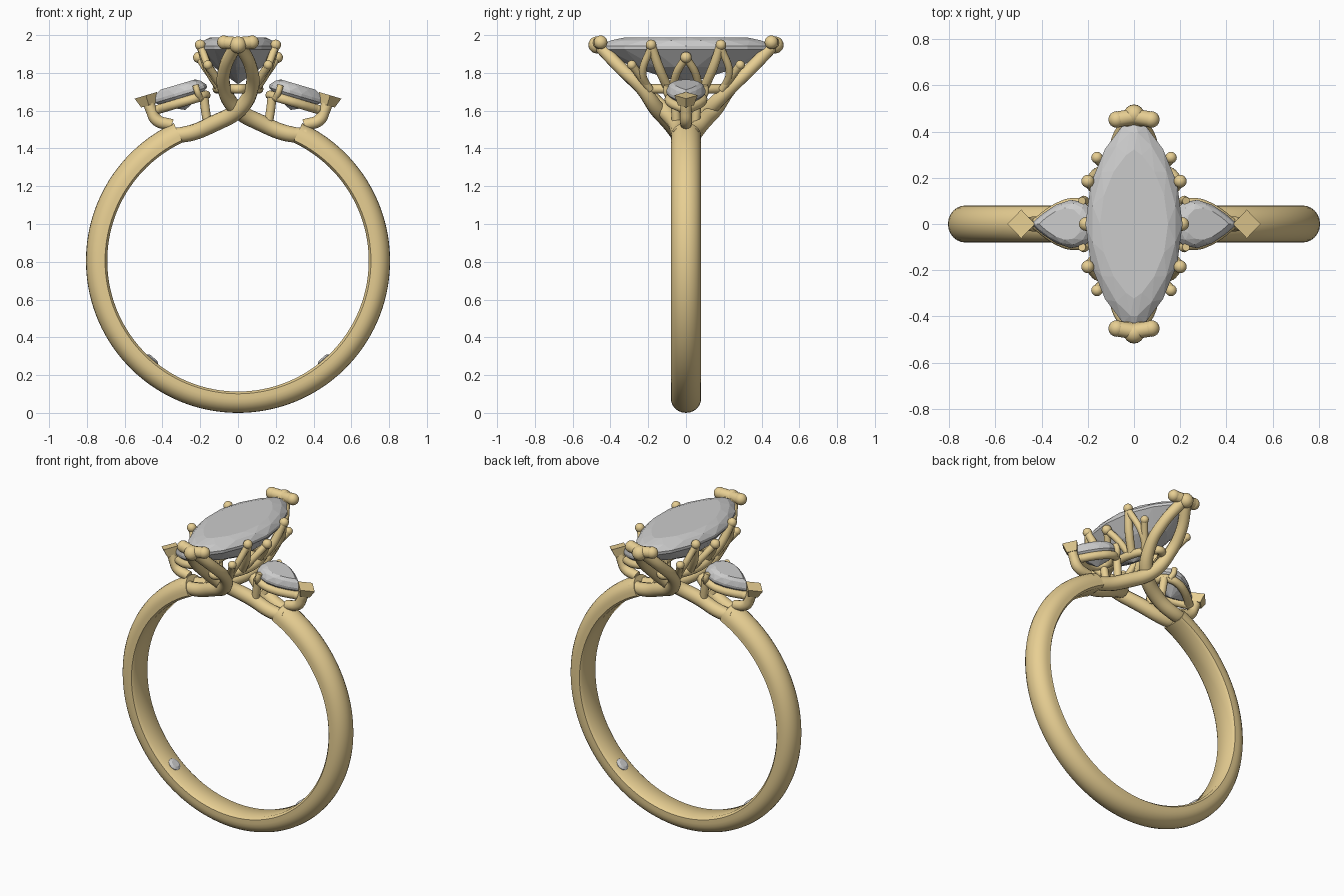
import bpy, bmesh, math
from mathutils import Vector, Matrix

if "Cube" in bpy.data.objects:
    bpy.data.objects.remove(bpy.data.objects["Cube"])

gold = bpy.data.materials.new("gold")
gold.diffuse_color = (0.80, 0.62, 0.29, 1)
gold.use_nodes = True
gold.node_tree.nodes["Principled BSDF"].inputs["Base Color"].default_value = gold.diffuse_color
CZ, RI, RO, HW = 0.805, 0.692, 0.805, 0.08    # band centre height, radii, half width


def finish(name, bm, mat=None, smooth=None):
    bmesh.ops.recalc_face_normals(bm, faces=bm.faces)
    me = bpy.data.meshes.new(name)
    bm.to_mesh(me)
    bm.free()
    if mat:
        me.materials.append(mat)
    if smooth:
        me.polygons.foreach_set("use_smooth", [True] * len(me.polygons))
        me.set_sharp_from_angle(angle=math.radians(smooth))
    ob = bpy.data.objects.new(name, me)
    bpy.context.collection.objects.link(ob)
    return ob


def tube(name, pts, radii, closed=False):
    """Round wire through points, with a radius per point."""
    if not isinstance(radii, (list, tuple)):
        radii = [radii] * len(pts)
    cu = bpy.data.curves.new(name, 'CURVE')
    cu.dimensions = '3D'
    cu.bevel_depth = 1
    cu.bevel_resolution = 4
    cu.use_fill_caps = True
    cu.resolution_u = 8
    sp = cu.splines.new('BEZIER')
    sp.bezier_points.add(len(pts) - 1)
    sp.use_cyclic_u = closed
    for bp, p, r in zip(sp.bezier_points, pts, radii):
        bp.co, bp.radius = p, r
        bp.handle_left_type = bp.handle_right_type = 'AUTO'
    tmp = bpy.data.objects.new(name + "_curve", cu)
    bpy.context.collection.objects.link(tmp)
    dg = bpy.context.evaluated_depsgraph_get()
    me = bpy.data.meshes.new_from_object(tmp.evaluated_get(dg))
    bpy.data.objects.remove(tmp)
    bm = bmesh.new()
    bm.from_mesh(me)
    bpy.data.meshes.remove(me)
    return finish(name, bm, gold, 50)


def bead(name, p, r, scale=(1, 1, 1)):
    bm = bmesh.new()
    m = Matrix.Translation(p) @ Matrix.Diagonal((*scale, 1))
    bmesh.ops.create_uvsphere(bm, u_segments=16, v_segments=10, radius=r, matrix=m)
    return finish(name, bm, gold, 60)


def marquise(t, L=0.46, W=0.21):
    s = math.sin(t)
    return math.copysign(W * abs(s) ** 1.5, s), L * math.cos(t)


def pear(t, L=0.145, W=0.136):
    return L * math.cos(t), W * math.sin(t) * abs(math.sin(t / 2))


def gem(name, outline, n, rings, culet, matrix=Matrix()):
    """Faceted stone: staggered rings of (scale, z, phase), closed by table and culet."""
    bm = bmesh.new()
    loops = []
    for k, z, ph in rings:
        pts = [outline(2 * math.pi * (i + ph) / n) for i in range(n)]
        loops.append([bm.verts.new((x * k, y * k, z)) for x, y in pts])
    for (a, ra), (b, rb) in zip(zip(loops, rings), zip(loops[1:], rings[1:])):
        for i in range(n):
            j = (i + 1) % n
            if ra[2] == rb[2]:
                bm.faces.new((a[i], a[j], b[j], b[i]))
            elif ra[2] < rb[2]:
                bm.faces.new((a[i], a[j], b[i]))
                bm.faces.new((a[j], b[j], b[i]))
            else:
                bm.faces.new((a[i], b[j], b[i]))
                bm.faces.new((a[i], a[j], b[j]))
    bm.faces.new(loops[0])
    tip = bm.verts.new((0, 0, culet))
    for i in range(n):
        bm.faces.new((loops[-1][i], loops[-1][(i + 1) % n], tip))
    bm.transform(matrix)
    return finish(name, bm)


# Band: D-shaped profile swept round an arc that is open at the top
prof = [(RI + 0.012, HW), (RI, HW - 0.015), (RI, -HW + 0.015), (RI + 0.012, -HW)]
for i in range(13):
    a = -math.pi / 2 + math.pi * i / 12
    prof.append((RO - 0.075 + 0.075 * math.cos(a), HW * math.sin(a)))
bm = bmesh.new()
N = 112
secs = []
for i in range(N + 1):
    a = math.radians(115 + 310 * i / N)
    secs.append([bm.verts.new((r * math.cos(a), y, CZ + r * math.sin(a))) for r, y in prof])
for a, b in zip(secs, secs[1:]):
    for k in range(len(prof)):
        m = (k + 1) % len(prof)
        bm.faces.new((a[k], a[m], b[m], b[k]))
bm.faces.new(secs[0])
bm.faces.new(secs[-1])
finish("band", bm, gold, 40)

# Centre stone
gem("centre_stone", marquise, 16,
    [(0.70, 1.988, 0), (0.88, 1.972, 0.5), (1, 1.942, 0), (1, 1.925, 0), (0.62, 1.83, 0.5)], 1.74)

# Crossing strands that rise from the band to the stone tips
for sx in (-1, 1):
    for sy in (-1, 1):
        d = 0.015 if sx * sy > 0 else -0.015
        pts = [(0.36, 0.035, 1.475), (0.28, 0.04, 1.475), (0.12, 0.07 + d, 1.535), (-0.01, 0.14 + d, 1.61),
               (-0.073, 0.235, 1.72), (-0.068, 0.35, 1.83), (-0.015, 0.455, 1.94)]
        tube("crossing_strand", [(sx * x, sy * y, z) for x, y, z in pts],
             [0.035, 0.042, 0.044, 0.042, 0.036, 0.034, 0.034])
        # Tip claws
        tube("tip_claw", [(0, sy * 0.465, 1.955), (sx * 0.075, sy * 0.452, 1.962)], 0.034)
        bead("claw_end", (sx * 0.075, sy * 0.452, 1.962), 0.036)
for sy in (-1, 1):
    bead("tip_point", (0, sy * 0.472, 1.948), 0.045)

# Centre basket: lower rail, prongs and zigzag gallery
rail = [marquise(2 * math.pi * i / 16, 0.24, 0.11) for i in range(16)]
tube("basket_rail", [(x, y, 1.715) for x, y in rail], 0.025, True)
for sx in (-1, 1):
    for sy in (-1, 1):
        def P(x, y, z): return (sx * x, sy * y, z)
        tube("side_prong", [P(0.09, 0.09, 1.71), P(0.155, 0.14, 1.82), P(0.198, 0.183, 1.945)],
             [0.025, 0.026, 0.023])
        bead("side_prong_head", P(0.2, 0.185, 1.948), 0.028)
        tube("prong_brace", [P(0.08, 0.2, 1.72), P(0.14, 0.23, 1.8), P(0.195, 0.187, 1.93)], 0.02)
        tube("gallery_chevron", [P(0.1, 0.07, 1.73), P(0.16, 0.045, 1.81), P(0.205, 0, 1.88)], 0.021)
        tube("gallery_branch", [P(0.08, 0.19, 1.71), P(0.12, 0.24, 1.78), P(0.16, 0.285, 1.84)], 0.021)
        bead("gallery_branch_head", P(0.16, 0.287, 1.842), 0.025)
    bead("gallery_chevron_head", (sx * 0.208, 0, 1.882), 0.03)

# Side stones with their settings, right and left by half turn
for turn in (0, math.pi):
    R = Matrix.Rotation(turn, 4, 'Z')
    tilt = Matrix.Rotation(math.radians(16.5), 4, 'Y')
    M = R @ Matrix.Translation((0.305, 0, 1.69)) @ tilt
    gem("side_stone", pear, 14,
        [(0.66, 0.05, 0), (0.86, 0.036, 0.5), (1, 0.008, 0), (1, -0.008, 0), (0.6, -0.05, 0.5)],
        -0.09, M)

    M2 = R @ Matrix.Translation((0.295, 0, 1.645)) @ tilt
    loop = [pear(2 * math.pi * i / 14, 0.13, 0.115) for i in range(14)]
    tube("side_rail", [M2 @ Vector((x, y, 0)) for x, y in loop], 0.025, True)
    tube("outer_prong", [R @ Vector(p) for p in
                         ((0.35, 0, 1.525), (0.43, 0, 1.55), (0.458, 0, 1.6), (0.475, 0, 1.65))],
         [0.03, 0.032, 0.03, 0.03])
    for s in (-1, 1):
        tube("inner_post", [R @ Vector(p) for p in
                            ((0.16, s * 0.05, 1.53), (0.172, s * 0.055, 1.6), (0.18, s * 0.06, 1.67))],
             0.024)
        tube("inner_prong", [R @ Vector(p) for p in
                             ((0.2, s * 0.085, 1.665), (0.215, s * 0.105, 1.7), (0.225, s * 0.1, 1.735))],
             0.017)

    # Pointed cap over the outer tip of the stone
    bm = bmesh.new()
    C = R @ Matrix.Translation((0.48, 0, 1.655)) @ tilt
    bmesh.ops.create_cone(bm, cap_ends=True, segments=4, radius1=0.042, radius2=0.062, depth=0.055,
                          matrix=C @ Matrix.Rotation(0, 4, 'Z'))
    finish("pointed_cap", bm, gold)

    # Small stone set inside the band
    a = math.radians(229) + turn if turn == 0 else math.radians(311)
    pos = Vector((RI * math.cos(a), 0, CZ + RI * math.sin(a)))
    inward = Vector((-math.cos(a), 0, -math.sin(a)))
    G = Matrix.Translation(pos) @ inward.to_track_quat('Z', 'Y').to_matrix().to_4x4()
    gem("hidden_stone", lambda t: (0.04 * math.cos(t), 0.04 * math.sin(t)), 12,
        [(0.6, 0.012, 0), (1, 0.003, 0.5), (1, -0.005, 0.5)], -0.04, G)
